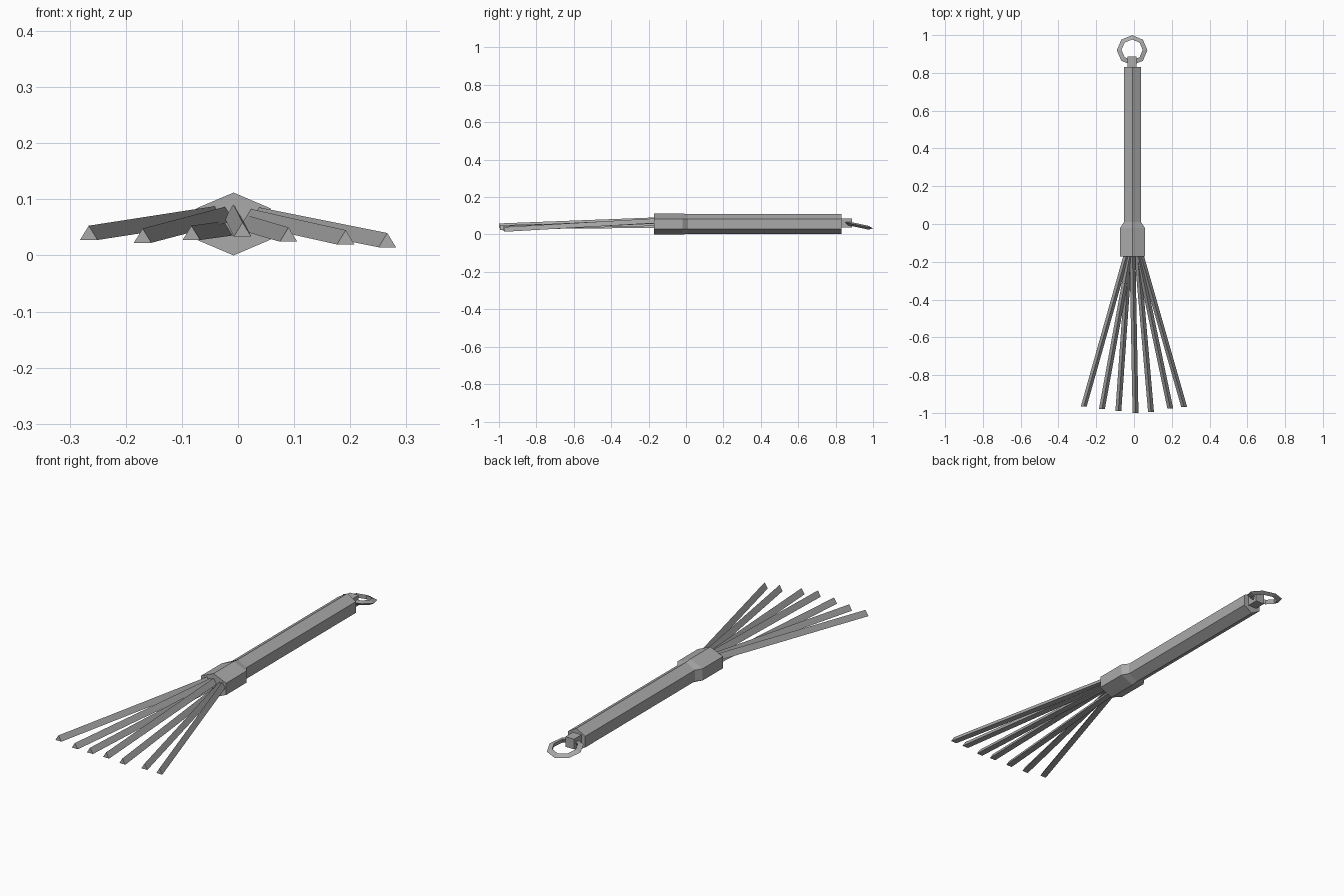
import bpy, bmesh
from math import sin, cos, pi, radians
from mathutils import Vector, Matrix

cube = bpy.data.objects.get("Cube")
if cube:
    bpy.data.objects.remove(cube, do_unlink=True)

grey = bpy.data.materials.new("plain grey")
grey.use_nodes = True
grey.diffuse_color = (0.4, 0.4, 0.4, 1)
grey.node_tree.nodes["Principled BSDF"].inputs["Base Color"].default_value = (0.4, 0.4, 0.4, 1)

AXIS_X, AXIS_Z = -0.008, 0.056


def loft(name, sections, closed=False):
    """Skin a list of equal-sized vertex rings, capped unless the loop is closed."""
    bm = bmesh.new()
    rings = [[bm.verts.new(p) for p in s] for s in sections]
    pairs = list(zip(rings, rings[1:]))
    if closed:
        pairs.append((rings[-1], rings[0]))
    for a, b in pairs:
        for i in range(len(a)):
            j = (i + 1) % len(a)
            bm.faces.new((a[i], a[j], b[j], b[i]))
    if not closed:
        bm.faces.new(rings[0])
        bm.faces.new(rings[-1])
    bmesh.ops.recalc_face_normals(bm, faces=bm.faces)
    mesh = bpy.data.meshes.new(name)
    bm.to_mesh(mesh)
    bm.free()
    mesh.materials.append(grey)
    obj = bpy.data.objects.new(name, mesh)
    bpy.context.collection.objects.link(obj)
    return obj


def polygon(sides, centre, rx, rz):
    """Upright polygon in the xz plane with one corner at the top."""
    c = Vector(centre)
    return [c + Vector((rx * sin(2 * pi * i / sides), 0, rz * cos(2 * pi * i / sides)))
            for i in range(sides)]


# Hexagonal handle with the wider collar at its front end
stations = [(-0.172, 0.076, 0.056), (-0.02, 0.076, 0.056),
            (0.01, 0.052, 0.053), (0.832, 0.052, 0.053)]
loft("handle_and_collar",
     [polygon(6, (AXIS_X, y, AXIS_Z), rx, rz) for y, rx, rz in stations])

# Fan of three-sided strands: root x, root z, tip x, tip y, tip z
strands = [(-0.040, 0.071, -0.266, -0.966, 0.036),
           (-0.022, 0.070, -0.170, -0.980, 0.031),
           (-0.025, 0.044, -0.083, -0.991, 0.036),
           (-0.008, 0.074, 0.008, -1.000, 0.042),
           (0.018, 0.054, 0.090, -0.995, 0.033),
           (0.022, 0.066, 0.192, -0.976, 0.028),
           (0.036, 0.069, 0.266, -0.970, 0.023)]
for n, (x0, z0, x1, y1, z1) in enumerate(strands, 1):
    loft(f"strand_{n}", [polygon(3, (x0, -0.165, z0), 0.018, 0.017),
                         polygon(3, (x1, y1, z1), 0.018, 0.017)])

# Square lug holding the ring
corners = [(-1, -1), (1, -1), (1, 1), (-1, 1)]
loft("ring_lug", [[(AXIS_X - 0.003 + 0.023 * sx, y, 0.061 + 0.024 * sz) for sx, sz in corners]
                  for y in (0.825, 0.887)])

# Eight-sided tilted ring with a three-sided section
tilt = Matrix.Translation((AXIS_X - 0.002, 0.92, 0.05)) @ Matrix.Rotation(radians(-12), 4, 'X')
section = [(0.081, 0.0), (0.056, 0.008), (0.061, -0.012)]
loft("hanging_ring",
     [[tilt @ Vector((r * cos(k * pi / 4), r * sin(k * pi / 4), h)) for r, h in section]
      for k in range(8)], closed=True)
